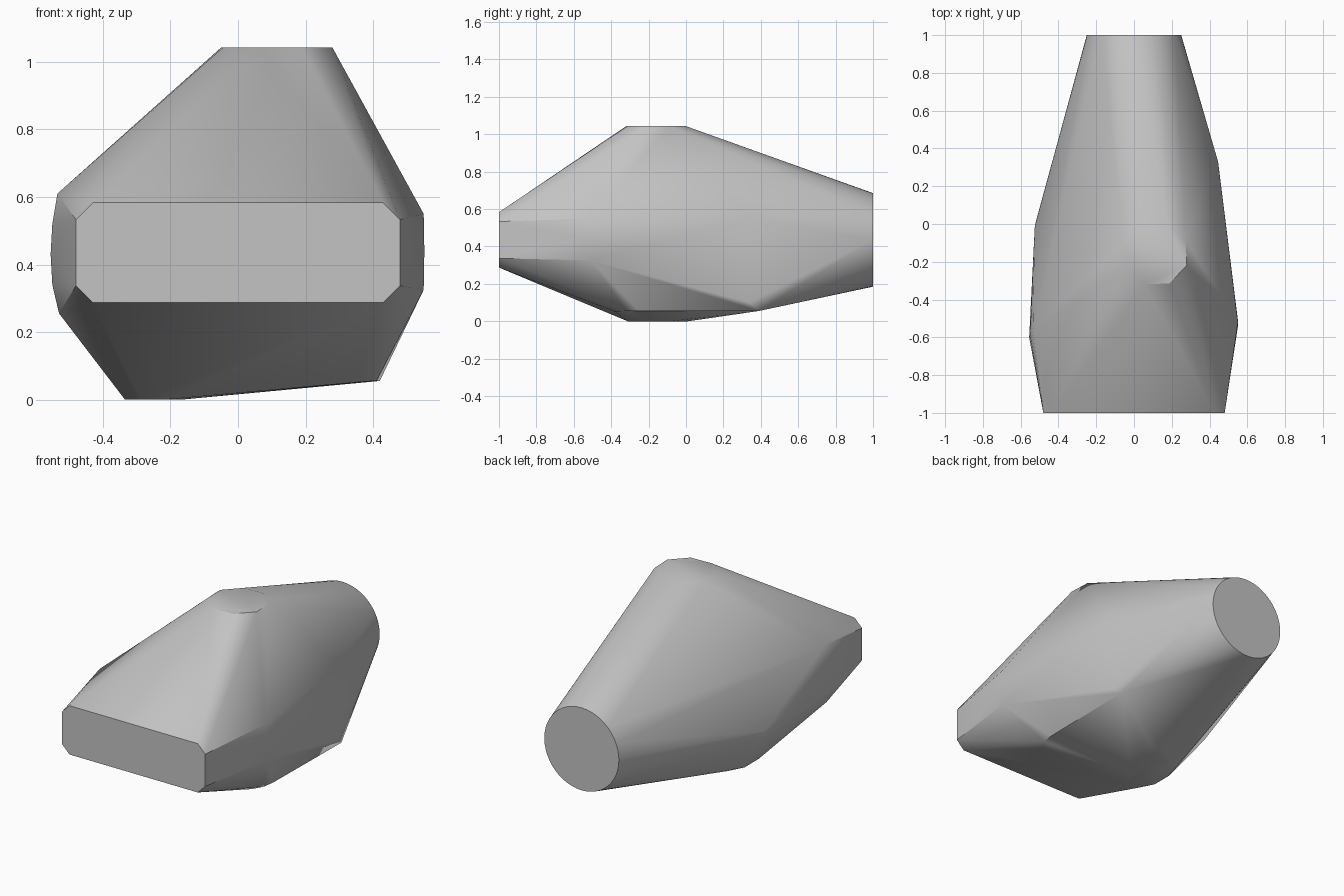
import bpy
import bmesh
from math import cos, sin, pi, radians

default_cube = bpy.data.objects.get("Cube")
if default_cube:
    bpy.data.objects.remove(default_cube, do_unlink=True)


def make_material(name, color):
    material = bpy.data.materials.new(name)
    material.use_nodes = True
    material.diffuse_color = color
    for node in material.node_tree.nodes:
        if node.type == 'BSDF_PRINCIPLED':
            node.inputs["Base Color"].default_value = color
    return material


def ellipse(radius_a, radius_b, count, turn=0.0):
    """Evenly spaced points of a flat ellipse around the origin."""
    angles = [turn + 2 * pi * i / count for i in range(count)]
    return [(radius_a * cos(a), radius_b * sin(a)) for a in angles]


def chamfered_rectangle(half_width, half_height, cut):
    """Eight corners of a rectangle with clipped corners."""
    corners = []
    for side in (-1, 1):
        for level in (-1, 1):
            corners.append((side * half_width, level * (half_height - cut)))
            corners.append((side * (half_width - cut), level * half_height))
    return corners


def build_hull(name, points, material):
    """Wrap a tight convex skin around the outline points."""
    bm = bmesh.new()
    for point in points:
        bm.verts.new(point)
    result = bmesh.ops.convex_hull(bm, input=bm.verts)
    loose = {v for v in result["geom_interior"] + result["geom_unused"]
             if isinstance(v, bmesh.types.BMVert)}
    bmesh.ops.delete(bm, geom=list(loose), context='VERTS')
    # Merge the triangles of the flat caps
    bmesh.ops.dissolve_limit(bm, angle_limit=radians(0.5),
                             verts=bm.verts, edges=bm.edges)
    bmesh.ops.recalc_face_normals(bm, faces=bm.faces)
    mesh = bpy.data.meshes.new(name)
    bm.to_mesh(mesh)
    bm.free()
    mesh.materials.append(material)
    obj = bpy.data.objects.new(name, mesh)
    bpy.context.collection.objects.link(obj)
    return obj


mid = 0.435

# Flat front plate and round back cap
front_plate = [(x, -1, z + mid) for x, z in chamfered_rectangle(0.48, 0.148, 0.05)]
back_cap = [(x, 1, z + mid) for x, z in ellipse(0.25, 0.25, 48)]

# Small flat crown, off centre
crown = [(x + 0.115, y - 0.16, 1.043)
         for x, y in ellipse(0.175, 0.17, 8, radians(-20))]

# Small flat foot with a tilted keel edge on the other side
foot = [(x - 0.25, y - 0.15, 0) for x, y in ellipse(0.092, 0.175, 8, pi / 8)]
keel = [(0.36, -0.38, 0.052), (0.40, -0.32, 0.055), (0.41, -0.25, 0.055),
        (0.42, 0.39, 0.055), (0.435, 0.34, 0.10)]

# Left cheek
left_cheek = [(0.55, -0.52, 0.55), (0.552, -0.53, 0.44), (0.55, -0.51, 0.325),
              (0.445, 0.33, 0.55)]

# Right cheek with a bowed front edge
right_cheek = [(-0.535, -0.56, 0.61), (-0.55, -0.59, 0.52), (-0.555, -0.6, 0.43),
               (-0.55, -0.6, 0.34), (-0.53, -0.59, 0.255),
               (-0.525, -0.01, 0.30), (-0.523, 0.0, 0.265)]

grey = make_material("neutral_grey", (0.55, 0.55, 0.55, 1))
body = build_hull("faceted_body",
                  front_plate + back_cap + crown + foot + keel
                  + left_cheek + right_cheek, grey)

bpy.ops.object.select_all(action='DESELECT')
body.select_set(True)
bpy.context.view_layer.objects.active = body
bpy.ops.object.shade_smooth_by_angle(angle=radians(30))
